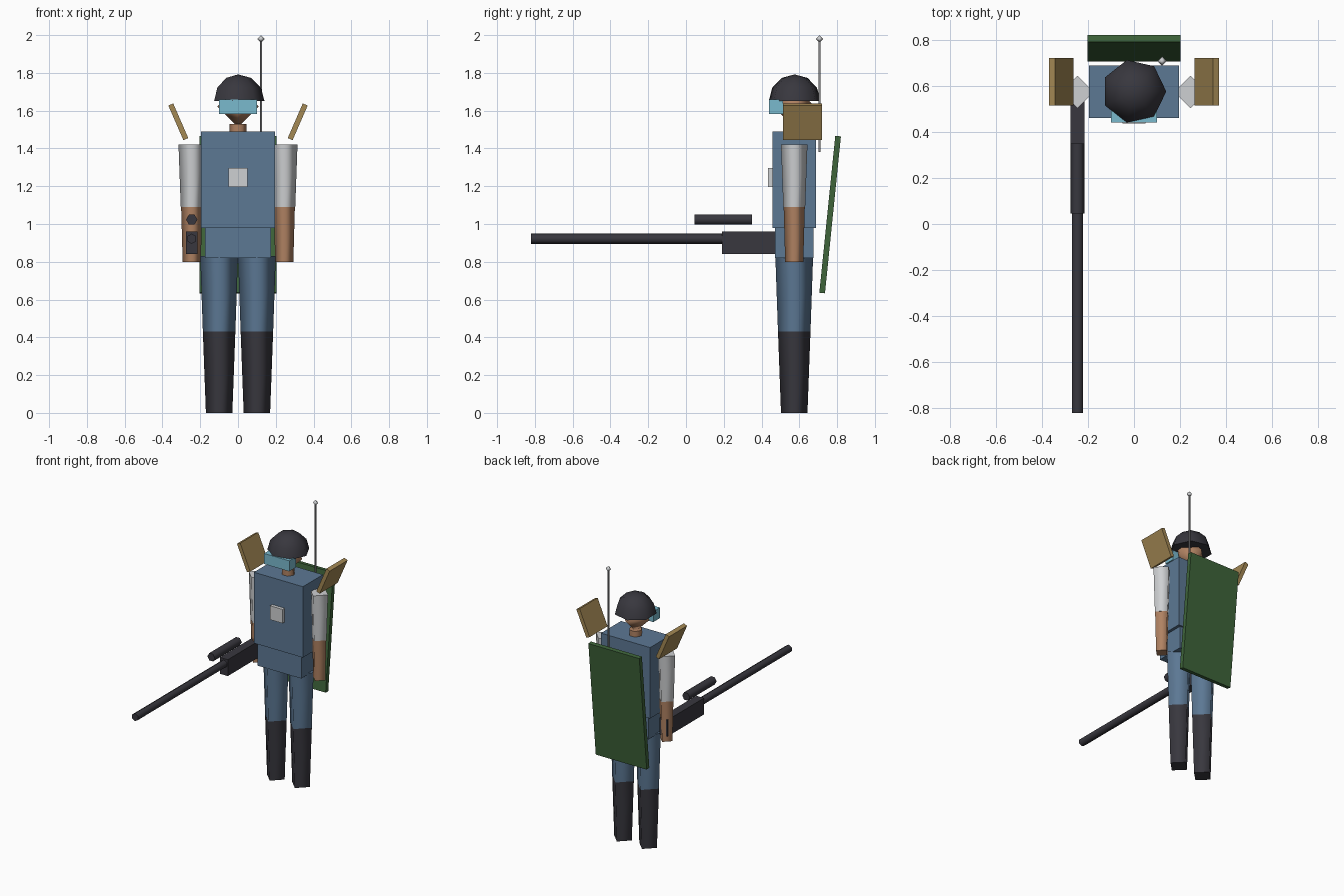
import bpy, bmesh, math
from mathutils import Matrix

if "Cube" in bpy.data.objects:
    bpy.data.objects.remove(bpy.data.objects["Cube"])

BODY_Y = 0.573


def material(name, *srgb):
    mat = bpy.data.materials.new(name)
    colour = [(c / 255 / 12.92) if c < 11 else ((c / 255 + 0.055) / 1.055) ** 2.4 for c in srgb] + [1]
    mat.use_nodes = True
    mat.diffuse_color = colour
    mat.node_tree.nodes["Principled BSDF"].inputs["Base Color"].default_value = colour
    return mat


blue = material("uniform blue", 92, 120, 148)
dark = material("dark gunmetal", 56, 55, 62)
skin = material("skin", 176, 130, 98)
white = material("sleeve white", 206, 208, 210)
tan = material("pad tan", 163, 136, 84)
green = material("shield green", 62, 100, 58)
cyan = material("visor cyan", 122, 186, 206)
grey = material("antenna grey", 140, 140, 142)


def finish(name, bm, mat, loc, rot=(0, 0, 0)):
    bmesh.ops.recalc_face_normals(bm, faces=bm.faces)
    mesh = bpy.data.meshes.new(name)
    bm.to_mesh(mesh)
    bm.free()
    mesh.materials.append(mat)
    obj = bpy.data.objects.new(name, mesh)
    obj.location, obj.rotation_euler = loc, rot
    bpy.context.collection.objects.link(obj)
    return obj


def box(name, mat, size, loc, rot=(0, 0, 0)):
    bm = bmesh.new()
    bmesh.ops.create_cube(bm, size=1, matrix=Matrix.Diagonal((*size, 1)))
    return finish(name, bm, mat, loc, rot)


def lathe(name, mat, profile, sides, loc, rot=(0, 0, 0), phase=0.0, smooth=True):
    """Revolve (radius, height) points; flat caps on open ends, points on zero radius."""
    bm = bmesh.new()
    rings = []
    for r, z in profile:
        if r == 0:
            rings.append([bm.verts.new((0, 0, z))] * sides)
        else:
            angles = [phase + math.tau * i / sides for i in range(sides)]
            rings.append([bm.verts.new((r * math.cos(a), r * math.sin(a), z)) for a in angles])
    for low, high in zip(rings, rings[1:]):
        for i in range(sides):
            j = (i + 1) % sides
            corners = dict.fromkeys((low[i], low[j], high[j], high[i]))
            bm.faces.new(list(corners)).smooth = smooth
    for ring in (rings[0], rings[-1]):
        if ring[0] is not ring[1]:
            bm.faces.new(ring)
    return finish(name, bm, mat, loc, rot)


# Torso, waist and chest badge
box("torso", blue, (0.39, 0.228, 0.51), (0, BODY_Y, 1.235))
box("waist", blue, (0.35, 0.206, 0.17), (0, BODY_Y, 0.905))
box("chest_badge", white, (0.1, 0.04, 0.1), (0, 0.455, 1.247))

# Limbs and shoulder pads, one set per side
for side, s in (("left", 1), ("right", -1)):
    leg, arm = (s * 0.1, BODY_Y, 0), (s * 0.245, BODY_Y, 0)
    lathe(side + "_boot", dark, [(0.07, 0), (0.086, 0.43)], 4, leg)
    lathe(side + "_trouser_leg", blue, [(0.086, 0.43), (0.1, 0.83)], 4, leg)
    lathe(side + "_forearm", skin, [(0.048, 0.8), (0.056, 1.09)], 4, arm)
    lathe(side + "_sleeve", white, [(0.058, 1.09), (0.07, 1.42)], 4, arm)
    box(side + "_shoulder_pad", tan, (0.028, 0.205, 0.2),
        (s * 0.316, 0.617, 1.541), (0, s * math.radians(23.5), 0))

# Head, neck, helmet and visor
lathe("neck", skin, [(0.045, 1.45), (0.045, 1.53)], 6, (0, BODY_Y, 0))
lathe("head", skin, [(0, -0.11), (0.11, 0), (0, 0.11)], 4, (0, BODY_Y, 1.622))
dome = [(0.14 * math.cos(math.radians(a)), 0.14 * math.sin(math.radians(a))) for a in (0, 30, 60)]
lathe("helmet", dark, dome + [(0, 0.14)], 7, (0, BODY_Y + 0.002, 1.652))
box("visor", cyan, (0.2, 0.075, 0.076), (0, 0.477, 1.62))

# Back shield and antenna
box("back_shield", green, (0.405, 0.03, 0.835), (0, 0.763, 1.05), (-math.radians(5.8), 0, 0))
lathe("antenna_rod", grey, [(0.006, 1.38), (0.006, 1.98)], 6, (0.122, 0.707, 0))
lathe("antenna_tip", white, [(0, -0.02), (0.02, 0), (0, 0.02)], 4, (0.122, 0.707, 1.98))

# Rifle pointing forward from the right hand
along_y = (math.pi / 2, 0, 0)
box("rifle_body", dark, (0.062, 0.415, 0.118), (-0.245, 0.397, 0.9))
lathe("rifle_barrel", dark, [(0.027, 0), (0.027, 1.04)], 6, (-0.245, 0.22, 0.922), along_y, math.pi / 2)
lathe("rifle_scope", dark, [(0.03, 0), (0.03, 0.305)], 6, (-0.245, 0.35, 1.023), along_y)
